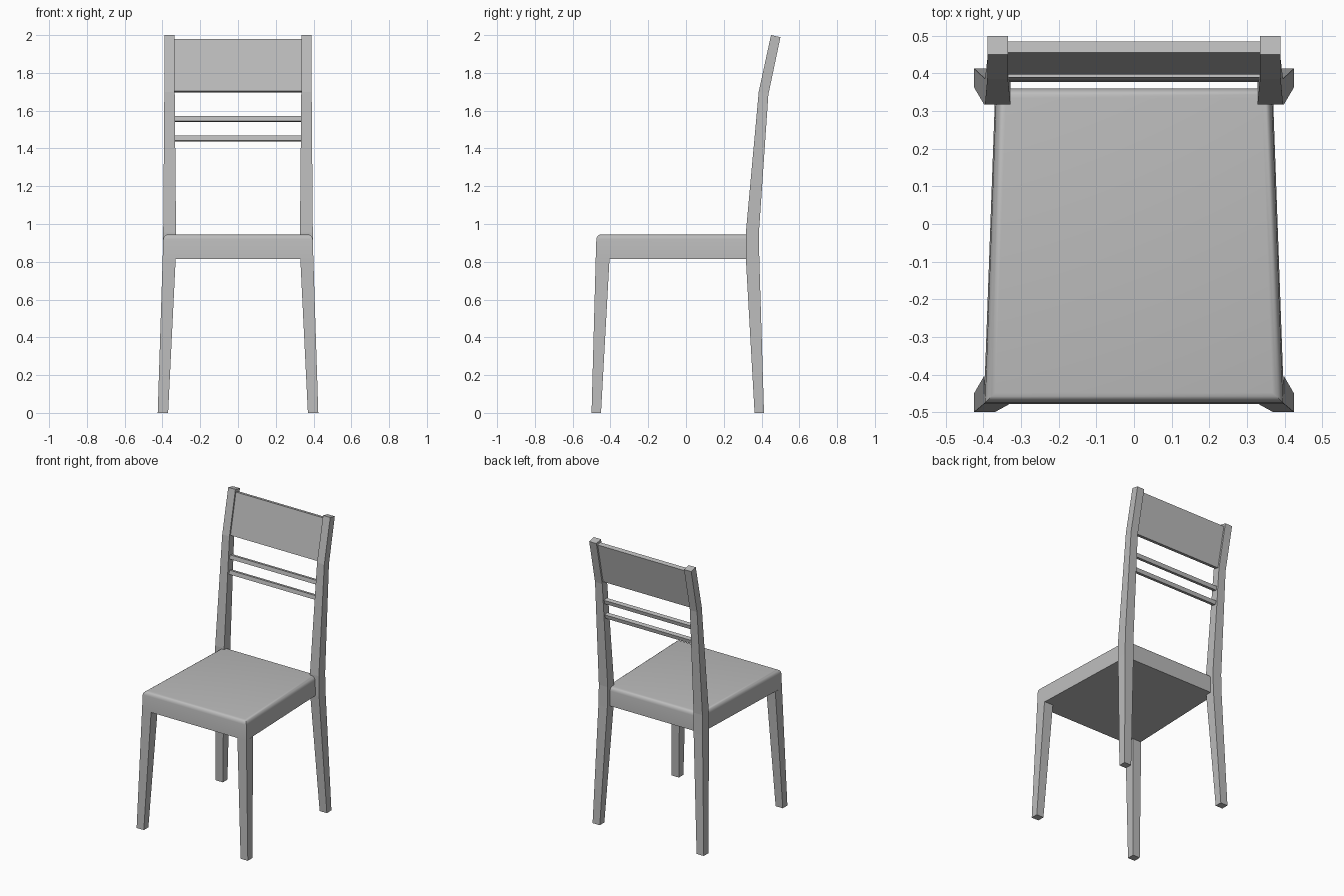
import bpy
import bmesh
import math

cube = bpy.data.objects.get("Cube")
if cube:
    bpy.data.objects.remove(cube)

grey = bpy.data.materials.new("light_grey")
grey.use_nodes = True
colour = (0.5, 0.5, 0.5, 1)
grey.diffuse_color = colour
grey.node_tree.nodes["Principled BSDF"].inputs["Base Color"].default_value = colour


def add_object(name, bm):
    bmesh.ops.recalc_face_normals(bm, faces=bm.faces)
    mesh = bpy.data.meshes.new(name)
    bm.to_mesh(mesh)
    bm.free()
    mesh.materials.append(grey)
    obj = bpy.data.objects.new(name, mesh)
    bpy.context.collection.objects.link(obj)
    return obj


def loft(name, sections, side=1):
    """Skin four-cornered sections given as inner x, outer x, front (y, z), back (y, z)."""
    bm = bmesh.new()
    rings = []
    for x0, x1, front, back in sections:
        corners = [(x0, *front), (x1, *front), (x1, *back), (x0, *back)]
        rings.append([bm.verts.new((side * x, y, z)) for x, y, z in corners])
    for low, high in zip(rings, rings[1:]):
        for i in range(4):
            j = (i + 1) % 4
            bm.faces.new((low[i], low[j], high[j], high[i]))
    bm.faces.new(rings[0])
    bm.faces.new(rings[-1])
    return add_object(name, bm)


SEAT_BOTTOM, SEAT_TOP = 0.815, 0.945

# Tapered, splayed legs; the rear pair runs up into the bent back posts
for side, label in ((1, "left"), (-1, "right")):
    loft("front_leg_" + label, [
        (0.37, 0.425, (-0.5, 0), (-0.45, 0)),
        (0.33, 0.399, (-0.478, SEAT_BOTTOM), (-0.405, SEAT_BOTTOM)),
    ], side)
    loft("back_post_" + label, [
        (0.37, 0.425, (0.363, 0), (0.413, 0)),
        (0.33, 0.398, (0.317, SEAT_BOTTOM), (0.388, SEAT_BOTTOM)),
        (0.328, 0.396, (0.317, 0.955), (0.386, 0.955)),
        (0.335, 0.39, (0.385, 1.7), (0.436, 1.685)),
        (0.335, 0.39, (0.45, 2.0), (0.5, 1.989)),
    ], side)

# Seat: trapezoid slab with a rounded upper rim
bm = bmesh.new()
outline = [(-0.395, -0.474), (0.395, -0.474), (0.365, 0.36), (-0.365, 0.36)]
top = [bm.verts.new((x, y, SEAT_TOP)) for x, y in outline]
base = [bm.verts.new((x * 1.01, y - 0.004 * (y < 0), SEAT_BOTTOM)) for x, y in outline]
rim = bm.faces.new(top)
bm.faces.new(base)
for i in range(4):
    j = (i + 1) % 4
    bm.faces.new((base[i], base[j], top[j], top[i]))
bmesh.ops.bevel(bm, geom=list(rim.edges), offset=0.026, segments=4,
                profile=0.5, affect='EDGES')
seat = add_object("seat", bm)
bpy.ops.object.select_all(action='DESELECT')
seat.select_set(True)
bpy.context.view_layer.objects.active = seat
bpy.ops.object.shade_smooth_by_angle(angle=math.radians(35))

# Backrest panel and two slim rails, all leaning with the upper posts
LEAN = math.radians(12)


def crosspiece(name, y, z, height, depth):
    """Slat between the posts; y, z mark its lower front edge."""
    up = (height * math.sin(LEAN), height * math.cos(LEAN))
    rear = (depth * math.cos(LEAN), -depth * math.sin(LEAN))
    lower = (y, z)
    upper = (y + up[0], z + up[1])
    loft(name, [(-0.338, 0.338, (a, b), (a + rear[0], b + rear[1]))
                for a, b in (lower, upper)])


crosspiece("backrest_panel", 0.397, 1.703, 0.283, 0.03)
crosspiece("upper_rail", 0.384, 1.545, 0.027, 0.028)
crosspiece("lower_rail", 0.377, 1.442, 0.027, 0.028)
